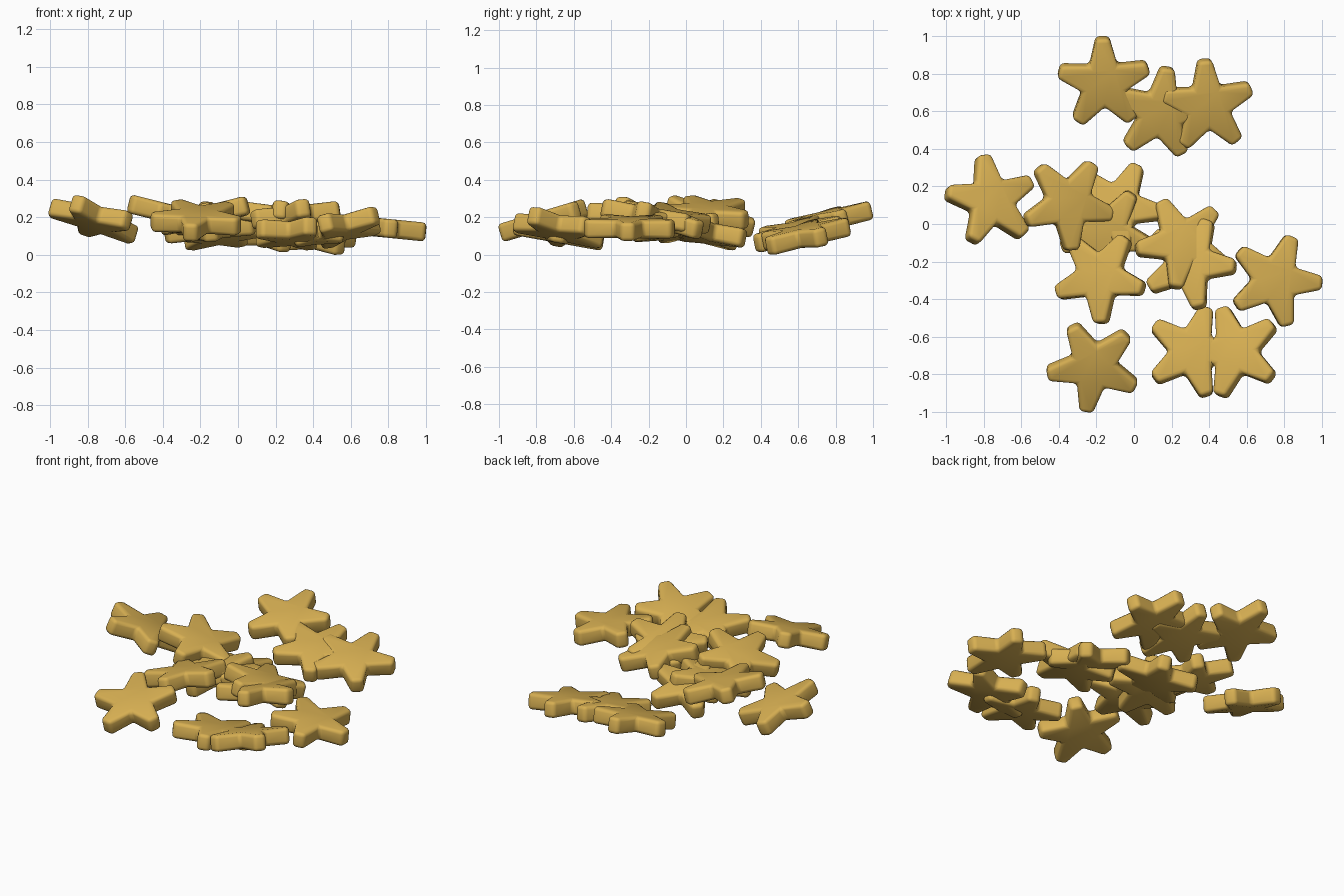
import bpy
import bmesh
from math import radians, sin, cos, pi
from mathutils import Vector, Matrix

cube = bpy.data.objects.get("Cube")
if cube:
    bpy.data.objects.remove(cube, do_unlink=True)

THICKNESS = 0.1
TIP_RADIUS = 0.25
TIP_HALF_WIDTH = 0.036
NOTCH_RADIUS = 0.125

# One gold colour for every star
gold = bpy.data.materials.new("warm_gold")
gold.use_nodes = True
gold_colour = (0.68, 0.43, 0.085, 1)
gold.diffuse_color = gold_colour
gold.node_tree.nodes["Principled BSDF"].inputs["Base Color"].default_value = gold_colour


def star_mesh():
    """Five blunt arms, extruded into a thick flat star with one arm along +x."""
    bm = bmesh.new()
    outline = []
    for arm in range(5):
        turn = Matrix.Rotation(arm * 2 * pi / 5, 3, "Z")
        notch = Vector((cos(pi / 5), sin(pi / 5), 0)) * NOTCH_RADIUS
        for point in (Vector((TIP_RADIUS, -TIP_HALF_WIDTH, 0)),
                      Vector((TIP_RADIUS, TIP_HALF_WIDTH, 0)), notch):
            spot = turn @ point
            spot.z = -THICKNESS / 2
            outline.append(bm.verts.new(spot))
    base = bm.faces.new(outline)
    extruded = bmesh.ops.extrude_face_region(bm, geom=[base])
    top = [v for v in extruded["geom"] if isinstance(v, bmesh.types.BMVert)]
    bmesh.ops.translate(bm, verts=top, vec=(0, 0, THICKNESS))
    bmesh.ops.recalc_face_normals(bm, faces=bm.faces)
    # Rounded rims and corners
    bmesh.ops.bevel(bm, geom=bm.edges[:], offset=0.022, segments=3,
                    profile=0.5, affect="EDGES", clamp_overlap=True)
    mesh = bpy.data.meshes.new("star")
    bm.to_mesh(mesh)
    bm.free()
    mesh.materials.append(gold)
    return mesh


def place_star(name, mesh, x, y, z, spin, slope_x, slope_y):
    """Spin the star about its own axis, then lean it to the given slopes."""
    star = bpy.data.objects.new(name, mesh)
    bpy.context.collection.objects.link(star)
    normal = Vector((-slope_x, -slope_y, 1))
    lean = Vector((0, 0, 1)).rotation_difference(normal).to_matrix().to_4x4()
    star.matrix_world = (Matrix.Translation((x, y, z)) @ lean
                         @ Matrix.Rotation(radians(spin), 4, "Z"))
    return star


# Scattered stars: x, y, z, spin in degrees, rise along x, rise along y
layout = {
    "back_left_star": (-.16, .75, .19, 92, -.05, .24),
    "back_middle_star": (.14, .59, .125, 82, -.12, .2),
    "back_right_star": (.39, .63, .11, 94, -.12, .2),
    "far_side_star": (-.76, .12, .2, 99, -.3, -.25),
    "upper_pile_star": (-.35, .11, .225, 58, -.25, 0),
    "lower_pile_star": (-.09, .09, .13, 64, .1, -.2),
    "middle_pile_star": (-.15, -.04, .15, 55, .1, .1),
    "front_pile_star": (-.18, -.28, .21, 56, .25, -.1),
    "crossed_star_upper": (.255, -.1, .2, 117, -.15, -.2),
    "crossed_star_lower": (.295, -.21, .205, 67, .15, -.2),
    "lone_side_star": (.75, -.3, .155, 69, -.1, 0),
    "front_pair_star_a": (.31, -.68, .122, 72, 0, -.18),
    "front_pair_star_b": (.54, -.68, .15, 108, .22, -.2),
    "front_lone_star": (-.215, -.755, .195, 117, 0, .3),
}

mesh = star_mesh()
stars = [place_star(name, mesh, *spot) for name, spot in layout.items()]

# Shared mesh: smooth rims, crisp where the angle is large
bpy.ops.object.select_all(action="DESELECT")
stars[0].select_set(True)
bpy.context.view_layer.objects.active = stars[0]
bpy.ops.object.shade_smooth_by_angle(angle=radians(40))

# Rest the lowest star on the ground
bpy.context.view_layer.update()
lowest = min((s.matrix_world @ v.co).z for s in stars for v in mesh.vertices)
for star in stars:
    star.location.z -= lowest
